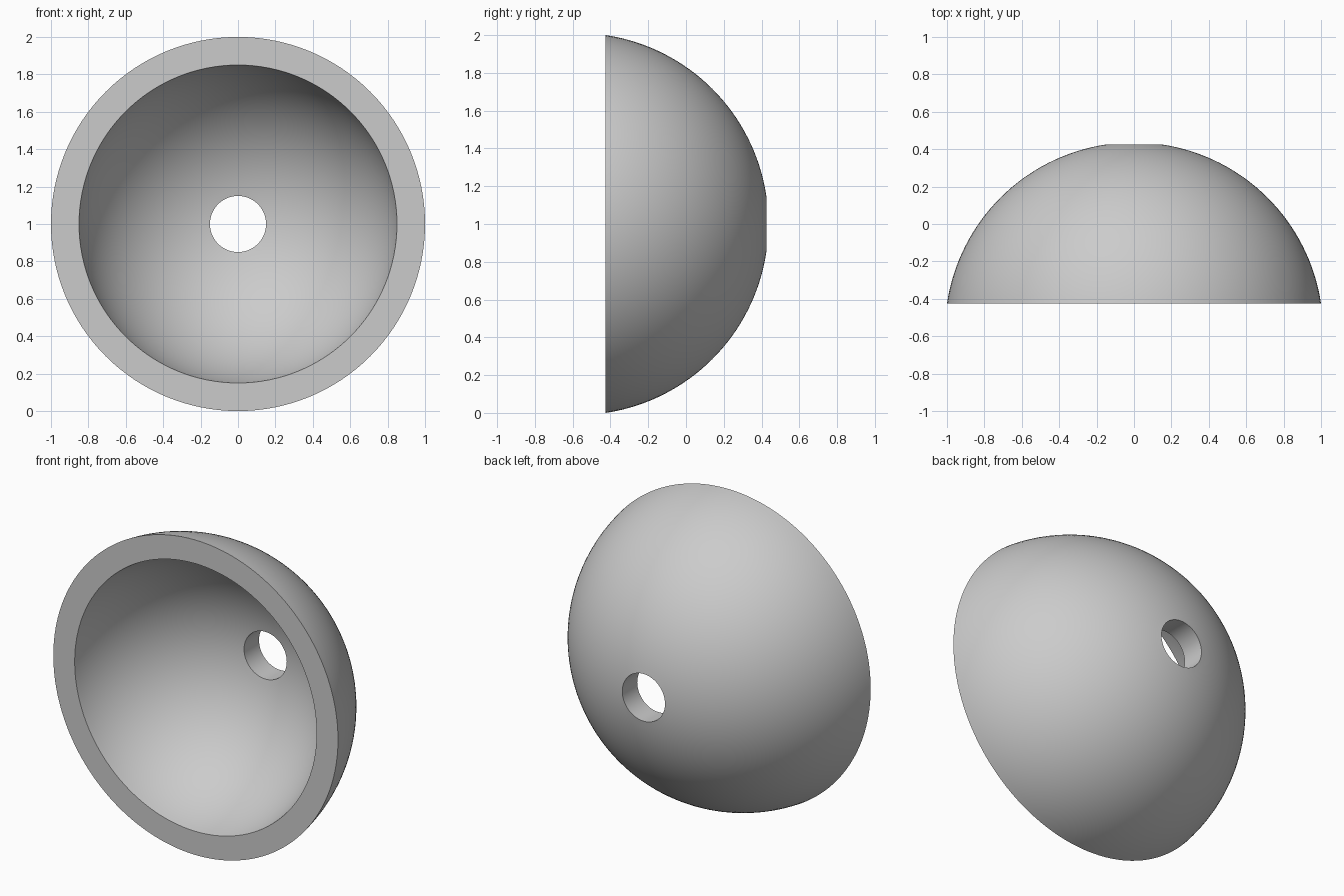
import bpy, bmesh
from math import asin, acos, sin, cos, pi, radians
from mathutils import Vector

if "Cube" in bpy.data.objects:
    bpy.data.objects.remove(bpy.data.objects["Cube"], do_unlink=True)

RIM_Y, CENTRE_Y, HOLE_R = -0.425, -0.575, 0.15
OUTER_R, INNER_R = 1.0112, 0.8631
RINGS, SEGMENTS = 32, 128


def arc(radius):
    """Points from the hole edge to the rim, on a sphere of this radius."""
    start = asin(HOLE_R / radius)
    end = acos((RIM_Y - CENTRE_Y) / radius)
    angles = [start + (end - start) * i / RINGS for i in range(RINGS + 1)]
    return [Vector((radius * sin(a), CENTRE_Y + radius * cos(a), 1)) for a in angles]


# Closed wall section: outer arc, rim, inner arc, hole wall
section = arc(OUTER_R) + arc(INNER_R)[::-1]
bm = bmesh.new()
verts = [bm.verts.new(p) for p in section]
edges = [bm.edges.new((v, verts[i - 1])) for i, v in enumerate(verts)]
bmesh.ops.spin(bm, geom=verts + edges, cent=(0, 0, 1), axis=(0, 1, 0),
               angle=2 * pi, steps=SEGMENTS, use_merge=True)
bmesh.ops.remove_doubles(bm, verts=bm.verts, dist=0.0001)
bmesh.ops.recalc_face_normals(bm, faces=bm.faces)
mesh = bpy.data.meshes.new("hollow_dome")
bm.to_mesh(mesh)
bm.free()

# Single grey material
grey = bpy.data.materials.new("grey")
grey.use_nodes = True
colour = (0.6, 0.6, 0.6, 1)
grey.diffuse_color = colour
grey.node_tree.nodes["Principled BSDF"].inputs["Base Color"].default_value = colour
mesh.materials.append(grey)

# Smooth shell with crisp rim and hole edges
dome = bpy.data.objects.new("hollow_dome", mesh)
bpy.context.collection.objects.link(dome)
bpy.context.view_layer.objects.active = dome
dome.select_set(True)
bpy.ops.object.shade_smooth_by_angle(angle=radians(30))
